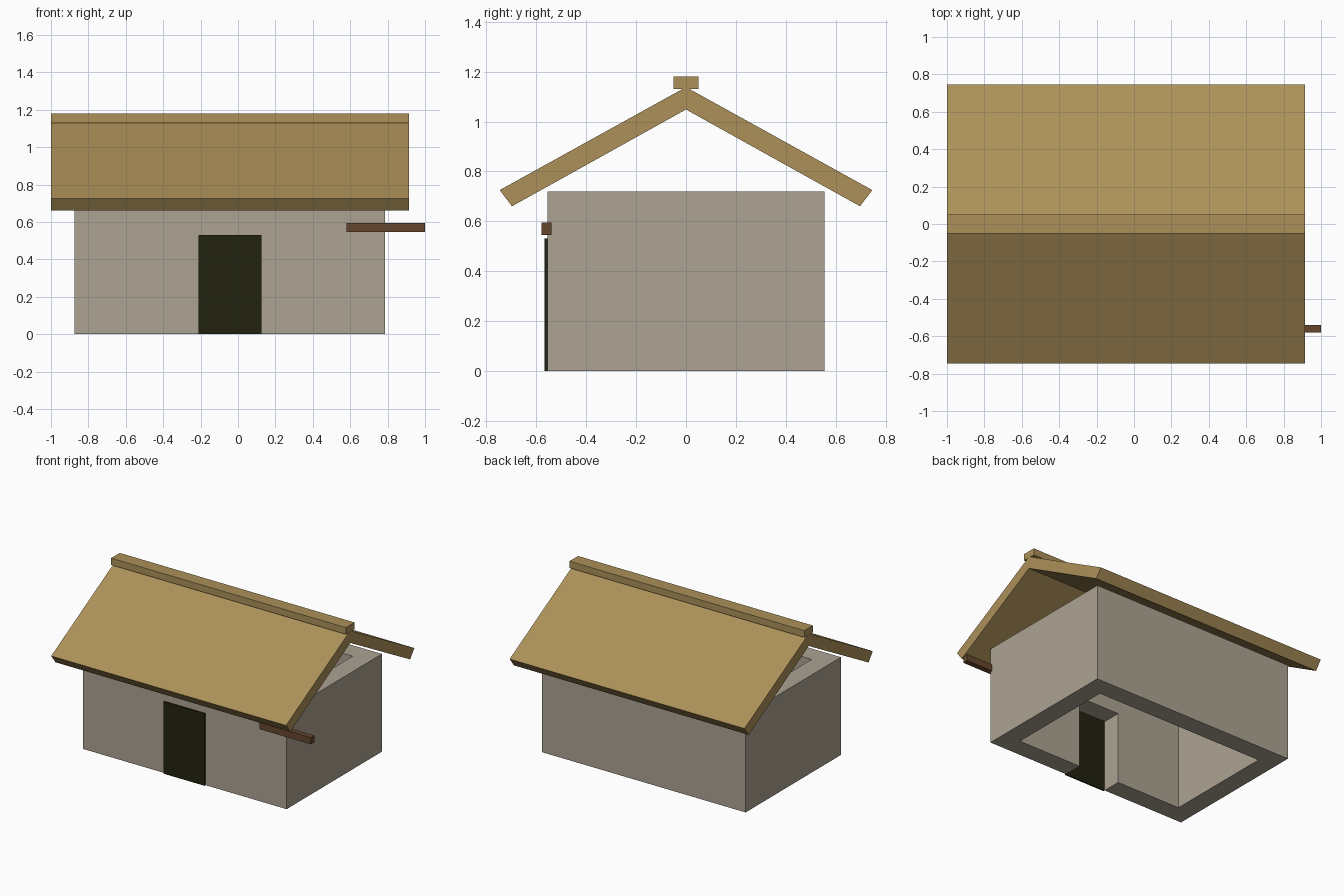
import bpy
import bmesh

if "Cube" in bpy.data.objects:
    bpy.data.objects.remove(bpy.data.objects["Cube"], do_unlink=True)


def material(name, rgb):
    mat = bpy.data.materials.new(name)
    mat.use_nodes = True
    colour = (*rgb, 1.0)
    mat.diffuse_color = colour
    mat.node_tree.nodes["Principled BSDF"].inputs["Base Color"].default_value = colour
    return mat


plaster = material("pale_plaster", (0.41, 0.365, 0.29))
straw = material("straw_thatch", (0.41, 0.28, 0.1))
dark = material("dark_doorway", (0.016, 0.016, 0.005))
timber = material("brown_timber", (0.13, 0.062, 0.028))


def prism(name, outline, x0, x1, mat):
    """Extrude a (y, z) outline along x."""
    mesh = bpy.data.meshes.new(name)
    bm = bmesh.new()
    face = bm.faces.new([bm.verts.new((x0, y, z)) for y, z in outline])
    out = bmesh.ops.extrude_face_region(bm, geom=[face])
    moved = [v for v in out["geom"] if isinstance(v, bmesh.types.BMVert)]
    bmesh.ops.translate(bm, verts=moved, vec=(x1 - x0, 0, 0))
    bmesh.ops.recalc_face_normals(bm, faces=bm.faces)
    bm.to_mesh(mesh)
    bm.free()
    mesh.materials.append(mat)
    obj = bpy.data.objects.new(name, mesh)
    bpy.context.collection.objects.link(obj)
    return obj


def box(name, x, y, z, mat):
    outline = [(y[0], z[0]), (y[1], z[0]), (y[1], z[1]), (y[0], z[1])]
    return prism(name, outline, x[0], x[1], mat)


def cut(target, cutter):
    cutter.hide_render = True
    mod = target.modifiers.new("cut", "BOOLEAN")
    mod.operation = "DIFFERENCE"
    mod.solver = "EXACT"
    mod.object = cutter
    bpy.context.view_layer.objects.active = target
    bpy.ops.object.modifier_apply(modifier=mod.name)
    bpy.data.objects.remove(cutter, do_unlink=True)


# Hollow walls, open above and below, with a doorway through the front
left, right, depth, height, thick = 0.785, -0.875, 0.555, 0.72, 0.14
door_x, door_top = (-0.21, 0.125), 0.53
walls = box("walls", (right, left), (-depth, depth), (0, height), plaster)
cut(walls, box("room_cutter", (right + thick, left - thick),
               (thick - depth, depth - thick), (-0.1, height + 0.1), plaster))
cut(walls, box("doorway_cutter", door_x, (-depth - 0.1, 0), (-0.1, door_top), plaster))

# Door panel on the front face
box("door", door_x, (-depth - 0.012, -depth), (0, door_top), dark)

# Gabled roof: half the section, mirrored about the ridge
roof_x = (-1.0, 0.915)
top_edge = [(0.747, 0.725), (0, 1.138)]
under_edge = [(0, 1.048), (0.698, 0.66)]
section = (top_edge + [(-y, z) for y, z in top_edge[:1]]
           + [(-y, z) for y, z in under_edge[::-1][:1]] + under_edge)
prism("roof", section, *roof_x, straw)

# Ridge cap
box("ridge_cap", roof_x, (-0.05, 0.05), (1.13, 1.18), straw)

# Bracket beam on the front wall
box("bracket_beam", (0.58, 1.0), (-0.58, -0.54), (0.545, 0.595), timber)
